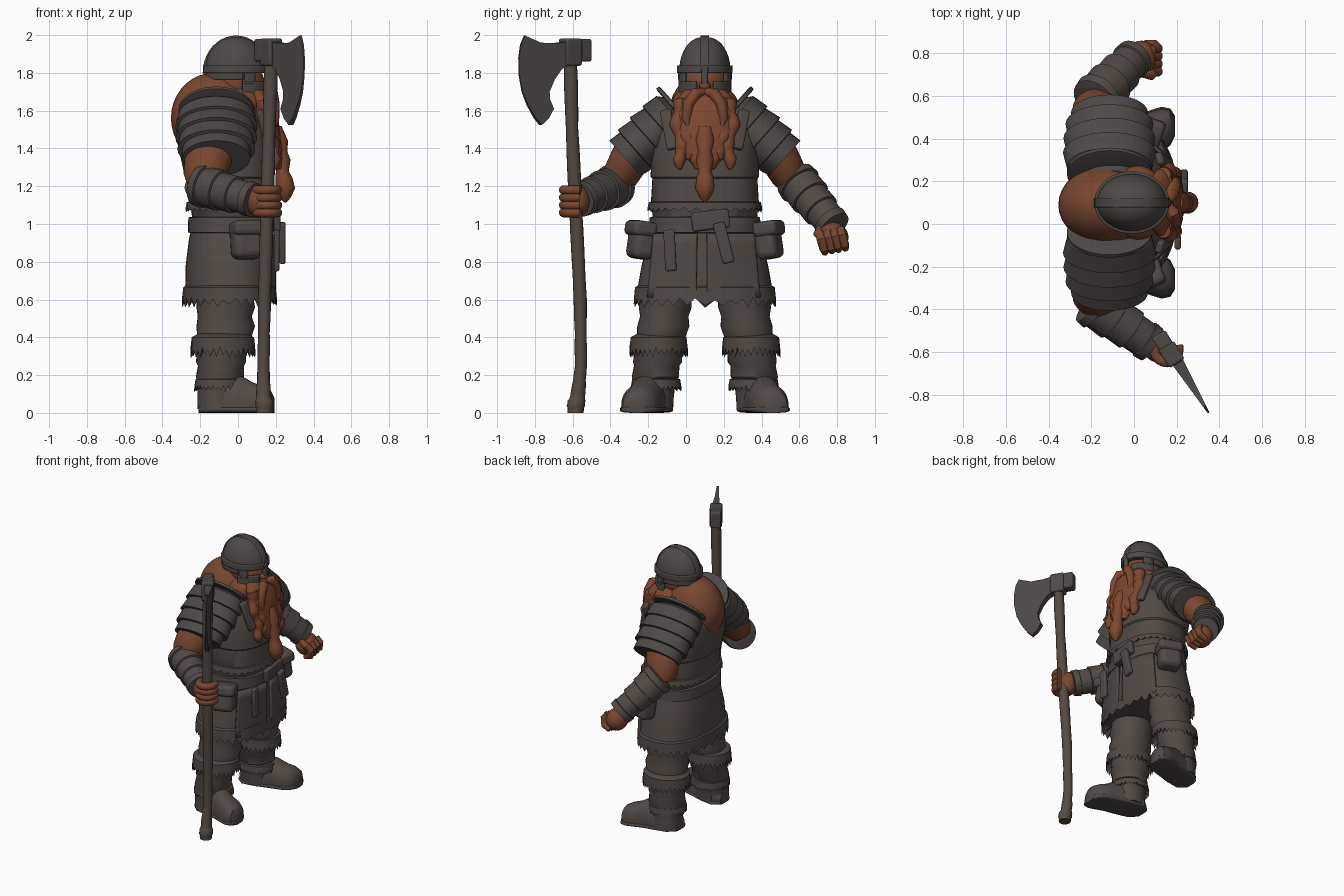
import bpy, bmesh, math, random
from mathutils import Vector, Matrix

if "Cube" in bpy.data.objects:
    bpy.data.objects.remove(bpy.data.objects["Cube"])

random.seed(4)
CY = 0.10  # the body's mid plane in y


def material(name, rgb):
    m = bpy.data.materials.new(name)
    m.diffuse_color = (*rgb, 1)
    m.use_nodes = True
    m.node_tree.nodes["Principled BSDF"].inputs["Base Color"].default_value = m.diffuse_color
    return m


LEATHER = material("grey brown leather", (0.082, 0.067, 0.058))
METAL = material("dark metal", (0.074, 0.065, 0.059))
FUR = material("dull fur", (0.078, 0.063, 0.054))
WOOD = material("old wood", (0.088, 0.069, 0.055))
SKIN = material("tan skin", (0.185, 0.062, 0.030))
HAIR = material("ginger hair", (0.20, 0.063, 0.028))
X, Y, Z = Vector((1, 0, 0)), Vector((0, 1, 0)), Vector((0, 0, 1))


def finish(name, bm, mat):
    bmesh.ops.recalc_face_normals(bm, faces=bm.faces)
    me = bpy.data.meshes.new(name)
    bm.to_mesh(me)
    bm.free()
    me.materials.append(mat)
    ob = bpy.data.objects.new(name, me)
    bpy.context.collection.objects.link(ob)
    return ob


def loft(name, rings, mat, axis=None, ref=X, n=32, power=1.0, jag=0, floor=None):
    """Skin elliptical rings (x, y, z, ra[, rb]); ra lies along ref."""
    bm, loops = bmesh.new(), []
    pts = [Vector(r[:3]) for r in rings]
    for i, r in enumerate(rings):
        t = axis or pts[min(i + 1, len(pts) - 1)] - pts[max(i - 1, 0)]
        t = t.normalized()
        a = (ref - t * ref.dot(t)).normalized()
        b = t.cross(a)
        loop = []
        for k in range(n):
            c, s = math.cos(k * math.tau / n), math.sin(k * math.tau / n)
            c = math.copysign(abs(c) ** power, c)
            s = math.copysign(abs(s) ** power, s)
            p = pts[i] + a * r[3] * c + b * r[-1] * s
            if jag and i == 2:
                p.z += random.uniform(0.3, 1) * jag * (1 if k % 2 else -1)
            if floor is not None:
                p.z = max(p.z, floor)
            loop.append(bm.verts.new(p))
        loops.append(loop)
    for A, B in zip(loops, loops[1:]):
        for k in range(n):
            bm.faces.new((A[k], A[(k + 1) % n], B[(k + 1) % n], B[k]))
    bm.faces.new(loops[0])
    bm.faces.new(loops[-1])
    return finish(name, bm, mat)


def lames(name, p0, p1, profile, mat, ref=X):
    """Stepped sleeve: profile of (t, ra, rb) along the line p0-p1."""
    p0, p1 = Vector(p0), Vector(p1)
    return loft(name, [(*p0.lerp(p1, t), ra, rb) for t, ra, rb in profile], mat, p1 - p0, ref)


def fur(name, x, y, z, rx, ry, h, power=1.0):
    rings = [(x, y, z + h / 2, rx - .03, ry - .03), (x, y, z + h * .3, rx + .005, ry + .005),
             (x, y, z - h / 2, rx + .012, ry + .012), (x, y, z, rx - .03, ry - .03)]
    return loft(name, rings, FUR, Z, n=64, power=power, jag=h * .3)


def ball(name, c, r, mat):
    bm = bmesh.new()
    bmesh.ops.create_uvsphere(bm, u_segments=32, v_segments=18, radius=1,
                              matrix=Matrix.Translation(c) @ Matrix.Diagonal((*r, 1)))
    return finish(name, bm, mat)


def box(name, c, size, mat, rot=(0, 0, 0), bevel=0.012):
    bm = bmesh.new()
    bmesh.ops.create_cube(bm, size=1, matrix=Matrix.Diagonal((*size, 1)))
    ob = finish(name, bm, mat)
    ob.location, ob.rotation_euler = c, rot
    mod = ob.modifiers.new("bevel", "BEVEL")
    mod.width, mod.segments = bevel, 3
    return ob


def plate(name, fn, mat, thick=0.02, nu=20, nv=6):
    """Curved sheet from fn(u, v), given thickness."""
    bm = bmesh.new()
    g = [[bm.verts.new(fn(i / nu, j / nv)) for j in range(nv + 1)] for i in range(nu + 1)]
    for i in range(nu):
        for j in range(nv):
            bm.faces.new((g[i][j], g[i + 1][j], g[i + 1][j + 1], g[i][j + 1]))
    ob = finish(name, bm, mat)
    mod = ob.modifiers.new("thickness", "SOLIDIFY")
    mod.thickness, mod.offset = thick, 0
    return ob


# Torso, coat skirt, belt
torso = [(.95, -.035, .2, .275), (1.1, -.035, .215, .28), (1.11, -.035, .226, .286), (1.24, -.04, .222, .278),
         (1.25, -.045, .236, .287), (1.38, -.06, .25, .285), (1.5, -.08, .235, .28), (1.6, -.1, .18, .23),
         (1.68, -.1, .12, .15)]
loft("torso", [(c, CY, z, rx, ry) for z, c, rx, ry in torso], LEATHER, Z, n=48, power=.82)
skirt = [(1.02, -.035, .2, .27), (.92, -.04, .22, .30), (.78, -.045, .232, .335), (.64, -.045, .235, .36)]
loft("coat_skirt", [(c, CY, z, rx, ry) for z, c, rx, ry in skirt], LEATHER, Z, n=48, power=.85)
fur("skirt_fur", -.045, CY, .635, .24, .365, .10, .85)
fur("waist_fur", -.035, CY, 1.10, .232, .292, .05, .82)
belt = [(.95, .20, .27), (.955, .23, .298), (1.035, .228, .292), (1.04, .2, .27)]
loft("belt", [(-.035, CY, z, rx, ry) for z, rx, ry in belt], LEATHER, Z, n=48, power=.82)
box("belt_buckle", (.205, CY + .03, 1.02), (.04, .2, .10), METAL, (.12, 0, 0))
box("hanging_strap", (.205, -.085, .86), (.03, .06, .22), LEATHER, (.05, 0, 0))
box("belt_strap", (.235, .2, .90), (.035, .065, .22), LEATHER, (.25, 0, 0))
for nm, y0, y1 in (("right", -.17, .06), ("left", .11, .36)):
    plate(nm + "_coat_flap", lambda u, v: (.192 - 1.0 * (y0 + (y1 - y0) * u - CY) ** 2,
          (y0 + (y1 - y0) * u - CY) * (1 + .12 * v) + CY, .95 - .34 * v), LEATHER)

# Bare hunched neck and back, face, helmet
ball("neck_and_back", (-.13, .09, 1.56), (.225, .185, .24), SKIN)
ball("face", (0, CY, 1.75), (.14, .12, .11), SKIN)
dome = [(-.01, CY, 1.775, .15, .12), (-.01, CY, 1.775, .165, .136)]
dome += [(-.01, CY, 1.80 + .19 * math.sin(t * math.pi / 20), .165 * math.cos(t * math.pi / 20) ** .85 + .002,
          .135 * math.cos(t * math.pi / 20) ** .85 + .002) for t in range(0, 11)]
loft("helmet_dome", [(r if r[2] > 1.79 else (-.03, CY, 1.80, r[3] - .02, r[4] - .02)) for r in dome], METAL, Z)
plate("helmet_ridge", lambda u, v: (-.01 + .167 * math.cos(u * math.pi), CY + (v - .5) * .045,
      1.80 + .188 * math.sin(u * math.pi)), METAL, .02)


def helm_wall(a0, a1, z0, z1, rx, ry):
    def fn(u, v):
        a = math.radians(a0 + (a1 - a0) * u)
        return (-.01 + rx * math.cos(a), CY + ry * math.sin(a), z0 + (z1 - z0) * v)
    return fn


plate("helmet_rim", helm_wall(0, 360, 1.80, 1.84, .167, .138), METAL, .018, 48)
plate("helmet_back", helm_wall(75, 285, 1.765, 1.81, .163, .134), METAL, .018, 30)
box("nose_guard", (.157, CY, 1.78), (.03, .035, .12), METAL)
ball("nose", (.14, CY, 1.73), (.035, .03, .03), SKIN)

# Beard mass and hair under the helmet
ball("side_hair", (.02, CY, 1.64), (.13, .175, .10), HAIR)
mass = [(.08, 1.72, .06, .10), (.13, 1.65, .07, .16), (.16, 1.5, .062, .165), (.178, 1.4, .058, .13),
        (.2, 1.29, .04, .05)]
loft("beard_mass", [(x, CY, z, a, b) for x, z, a, b in mass], HAIR, Z)
braid = [(.19, 1.52, .04), (.215, 1.44, .05), (.225, 1.385, .036), (.23, 1.34, .048), (.235, 1.28, .034),
         (.243, 1.245, .045), (.25, 1.19, .052), (.25, 1.14, .03), (.25, 1.115, .006)]
loft("beard_braid", [(x, CY, z, r) for x, z, r in braid], HAIR, Z, n=20)

for side, s in (("right", -1), ("left", 1)):
    def y(d):
        return CY + s * d

    # Cheek guard and beard strands
    plate(side + "_cheek_guard", helm_wall(s * 20, s * 78, 1.685, 1.755, .16, .134), METAL, .018)
    plate(side + "_temple_guard", helm_wall(s * 52, s * 78, 1.74, 1.81, .16, .134), METAL, .018, 8)
    loft(side + "_moustache", [(.155, y(.005), 1.70, .02), (.18, y(.045), 1.695, .032), (.19, y(.085), 1.64, .03),
         (.195, y(.1), 1.56, .024), (.2, y(.085), 1.5, .006)], HAIR, n=16)
    for k, (d, low) in enumerate(((.05, 1.29), (.095, 1.34), (.14, 1.29))):
        strand = []
        for i in range(15):
            t = i / 14
            strand.append((.15 + .065 * t - .1 * d, y(d * (1 - .12 * t) + .012 * math.sin(t * 11 + k * 2)),
                           1.66 + (low - 1.66) * t, (.036 + .007 * math.sin(t * 22)) * min(1, .25 + 5 * (1 - t))))
        loft(f"{side}_beard_strand_{k + 1}", strand, HAIR, n=14)

    # Pauldron: raised collar plate and overlapping lames
    a, b = (-.115, y(.14), 1.60), (-.115, y(.41), 1.36)
    lames(side + "_collar_plate", a, b, [(-.03, .19, .15), (-.02, .2, .165), (.03, .2, .165), (.04, .19, .15)], METAL)
    lames(side + "_pauldron", a, b, [(.02, .15, .10), (.1, .2, .135), (.35, .218, .145), (.36, .2, .13),
          (.6, .216, .145), (.61, .195, .128), (.85, .206, .138), (.86, .18, .12), (1.05, .18, .125)], METAL)
    box(side + "_chest_strap", (.145, y(.19), 1.5), (.035, .06, .22), LEATHER, (s * -.25, -.2, s * .3))
    loft(side + "_upper_arm", [(-.13, y(.32), 1.45, .13, .11), (-.16, y(.40), 1.34, .125, .105),
         (-.18, y(.45), 1.25, .11, .095), (-.19, y(.47), 1.2, .08, .07)], SKIN)
    ball(side + "_sleeve", (-.15, y(.36), 1.36), (.135, .105, .10), LEATHER)

    # Belt pouch
    box(side + "_pouch", (.045, y(.335), .915), (.16, .12, .20), LEATHER, (s * .15, 0, s * -.35), .035)
    box(side + "_pouch_flap", (.05, y(.338), .975), (.175, .135, .08), LEATHER, (s * .15, 0, s * -.35), .025)

    # Trouser leg, fur cuffs, boot
    loft(side + "_trouser_leg", [(-.07, y(.18), .78, .15, .15), (-.07, y(.205), .62, .15, .135),
         (-.065, y(.21), .56, .155, .14), (-.07, y(.215), .51, .143, .128), (-.065, y(.22), .46, .155, .138),
         (-.075, y(.235), .38, .14, .125)], LEATHER, Z)
    fur(side + "_knee_fur", -.08, y(.245), .37, .16, .143, .10)
    loft(side + "_boot_shaft", [(-.085, y(.245), .38, .13, .125), (-.09, y(.25), .27, .132, .13),
         (-.09, y(.255), .25, .122, .12), (-.095, y(.262), .19, .128, .125), (-.1, y(.268), .17, .116, .113),
         (-.1, y(.275), .08, .115, .11), (-.1, y(.278), .02, .115, .11)], LEATHER, Z)
    fur(side + "_ankle_fur", -.092, y(.258), .16, .128, .122, .06)
    foot = [(-.21, .265, .05, .06), (-.16, .27, .095, .10), (-.06, .29, .10, .17), (.02, .31, .095, .165),
            (.08, .33, .098, .13), (.13, .345, .098, .115), (.17, .355, .08, .095), (.192, .36, .04, .05)]
    loft(side + "_boot_foot", [(x, y(d), .03, w, h) for x, d, w, h in foot], LEATHER, X, Y, power=.85, floor=.012)
    loft(side + "_boot_sole", [(x, y(d), .018, w + .007, .018) for x, d, w, h in foot], METAL, X, Y, power=.6)

# Forearm bracers
bracer = [(0, .085, .085), (.02, .112, .112), (.14, .118, .118), (.15, .106, .106), (.42, .11, .11), (.43, .098, .098),
          (.7, .10, .10), (.71, .088, .088), (.92, .086, .086), (.93, .094, .094), (1.05, .09, .09), (1.06, .06, .06)]
lames("right_bracer", (-.21, -.36, 1.21), (.07, -.555, 1.13), bracer, LEATHER, Z)
lames("left_bracer", (-.19, .575, 1.24), (-.005, .775, 1.0), bracer, LEATHER)

# Right fist wrapped round the axe shaft
ball("right_fist", (.115, -.58, 1.12), (.07, .07, .085), SKIN)
for k in range(4):
    arc = [(.153 + .056 * math.cos(t), -.586 - .062 * math.sin(t), 1.06 + .04 * k, .025)
           for t in [math.pi * (1.05 - 1.15 * i / 10) for i in range(11)]]
    loft(f"right_finger_{k + 1}", arc, SKIN, ref=Z, n=14)

# Left closed fist
ball("left_fist", (.035, .775, .93), (.075, .085, .08), SKIN)
for k in range(4):
    u = (k - 1.5) * .036
    loft(f"left_finger_{k + 1}", [(.05, .79 + u, .86 + u * .2, .018), (.095, .785 + u, .88 + u * .2, .025),
         (.11, .77 + u, .93 + u * .2, .025), (.085, .765 + u, .965 + u * .2, .02)], SKIN, ref=Y, n=14)
loft("left_thumb", [(.03, .71, .98, .02), (.08, .70, .95, .026), (.115, .73, .91, .02)], SKIN, ref=Z, n=14)

# Axe shaft
keys = [(.14, -.585, 0, .042), (.14, -.582, .05, .048), (.135, -.572, .10, .037), (.135, -.556, .25, .031),
        (.14, -.56, .6, .032), (.155, -.585, 1.1, .033), (.165, -.603, 1.5, .034), (.178, -.614, 1.96, .035)]
shaft = []
for p, q in zip(keys, keys[1:]):
    for i in range(4):
        r = [a + (b - a) * i / 4 for a, b in zip(p, q)]
        r[3] += random.uniform(-.002, .003)
        shaft.append(r)
loft("axe_shaft", shaft + [keys[-1]], WOOD, Z, n=16)

# Axe head: socket, back lug, tapering blade
turn = math.atan2(-.855, .52)
box("axe_socket", (.176, -.612, 1.91), (.10, .085, .145), METAL, (0, 0, turn))
box("axe_lug", (.133, -.548, 1.92), (.075, .075, .12), METAL, (0, 0, turn))
outline = [(-.63, 1.965), (-.70, 1.957), (-.775, 1.96), (-.855, 1.997), (-.876, 1.95), (-.886, 1.88), (-.884, 1.79),
           (-.868, 1.70), (-.84, 1.63), (-.80, 1.56), (-.77, 1.525), (-.735, 1.56), (-.71, 1.61), (-.73, 1.66),
           (-.732, 1.70), (-.706, 1.765), (-.67, 1.82), (-.63, 1.845)]
bm, sides = bmesh.new(), []
for s in (-1, 1):
    face = []
    for py, pz in outline:
        d = -(py + .61)
        h = s * (.032 - .10 * d)
        face.append(bm.verts.new((.182 + .61 * d + h * .855, py + h * .52, pz)))
    sides.append(face)
    bm.faces.new(face)
for k in range(len(outline)):
    j = (k + 1) % len(outline)
    bm.faces.new((sides[0][k], sides[0][j], sides[1][j], sides[1][k]))
finish("axe_blade", bm, METAL)

# Smooth shading with crisp steps
for ob in bpy.data.objects:
    ob.select_set(True)
    bpy.context.view_layer.objects.active = ob
bpy.ops.object.shade_smooth_by_angle(angle=math.radians(40))
